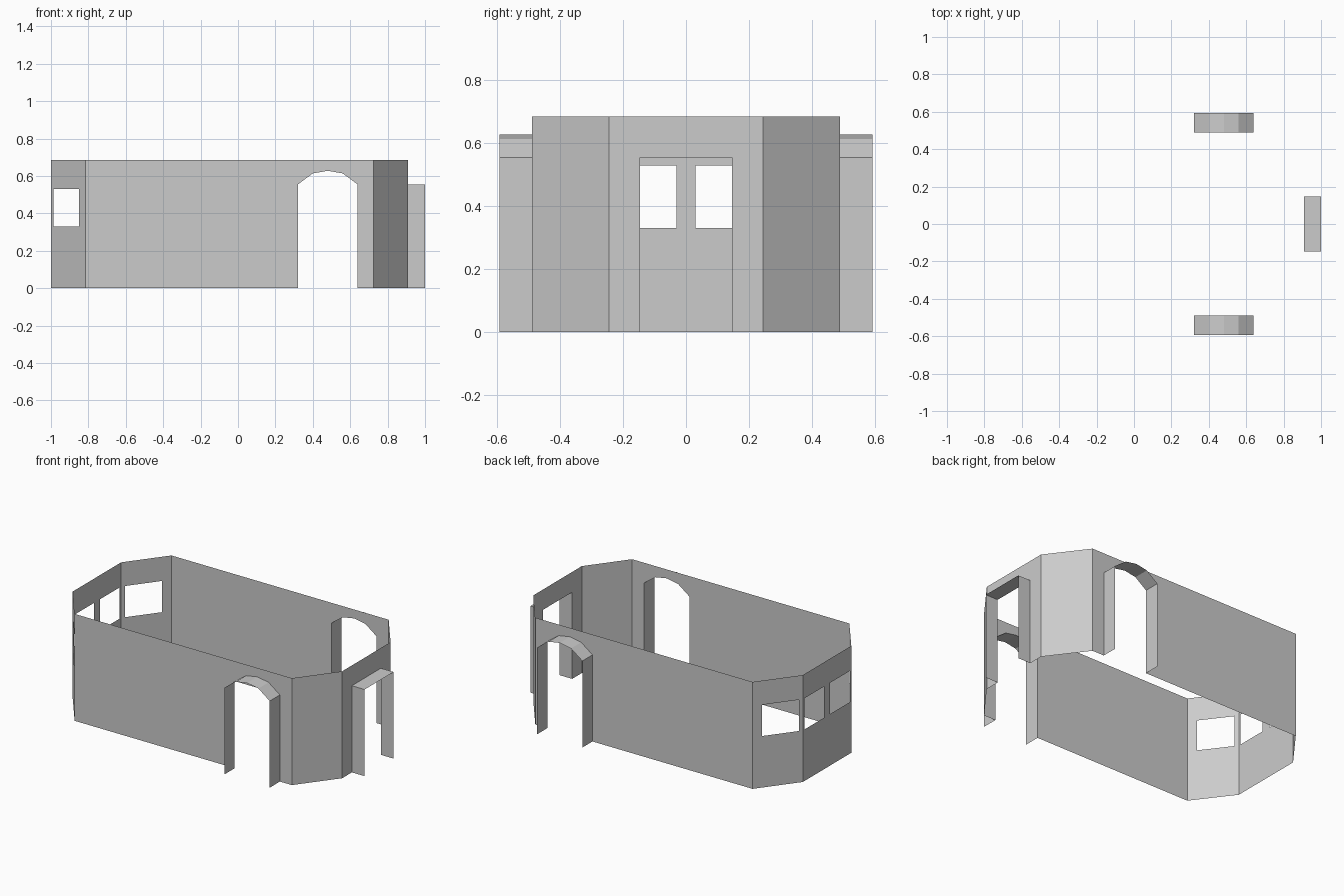
import bpy, bmesh
from mathutils import Vector

if "Cube" in bpy.data.objects:
    bpy.data.objects.remove(bpy.data.objects["Cube"])

H = 0.685                       # wall height
X0, X1, Y = -1.0, 0.91, 0.49    # room limits
CX, CY = 0.185, 0.245           # corner cut
ARCH = [(0.32, 0), (0.32, 0.555), (0.40, 0.614), (0.48, 0.628),
        (0.56, 0.614), (0.64, 0.555), (0.64, 0)]
DOOR = [(-0.147, 0), (-0.147, 0.555), (0.147, 0.555), (0.147, 0)]


def finish(name, bm, mirror=False):
    mesh = bpy.data.meshes.new(name)
    bm.to_mesh(mesh)
    bm.free()
    ob = bpy.data.objects.new(name, mesh)
    bpy.context.collection.objects.link(ob)
    if mirror:
        m = ob.modifiers.new("Mirror", 'MIRROR')
        m.use_axis = (False, True, False)
        m.use_mirror_merge = False
    return ob


def panel(name, a, b, door=(), windows=(), mirror=False):
    """Thin wall from plan point a to b; openings use distance along it and z."""
    a, b = Vector((*a, 0)), Vector((*b, 0))
    along = (b - a).normalized()
    length = (b - a).length
    normal = along.cross(Vector((0, 0, 1)))
    loops = [[(0, 0), *door, (length, 0), (length, H), (0, H)]]
    loops += [[(u0, z0), (u1, z0), (u1, z1), (u0, z1)] for u0, u1, z0, z1 in windows]
    bm = bmesh.new()
    for pts in loops:
        vs = [bm.verts.new(a + along * u + Vector((0, 0, z))) for u, z in pts]
        for i, v in enumerate(vs):
            bm.edges.new((v, vs[i - 1]))
    bmesh.ops.triangle_fill(bm, use_beauty=True, edges=bm.edges[:], normal=normal)
    bmesh.ops.dissolve_limit(bm, angle_limit=0.01, verts=[], edges=bm.edges[:])
    bm.normal_update()
    for f in bm.faces:
        if f.normal.dot(normal) < 0:
            f.normal_flip()
    return finish(name, bm, mirror)


def lining(name, path, offset, mirror=False):
    """Open strip swept outward from a doorway outline."""
    bm = bmesh.new()
    near = [bm.verts.new(p) for p in path]
    far = [bm.verts.new(Vector(p) + Vector(offset)) for p in path]
    for i in range(len(path) - 1):
        bm.faces.new((near[i], near[i + 1], far[i + 1], far[i]))
    return finish(name, bm, mirror)


# Long side walls with arched doorway
sx = X0 + CX
panel("side_wall", (sx, -Y), (X1 - CX, -Y),
      door=[(x - sx, z) for x, z in ARCH], mirror=True)

# Angled corner walls, windows at the left end only
diag = (CX**2 + CY**2) ** 0.5
panel("right_corner_wall", (X1 - CX, -Y), (X1, -CY), mirror=True)
panel("left_corner_wall", (X0, -CY), (sx, -Y),
      windows=[(diag * 0.08, diag * 0.815, 0.33, 0.53)], mirror=True)

# End walls: square doorway on the right, two windows on the left
panel("right_end_wall", (X1, -CY), (X1, CY), door=[(y + CY, z) for y, z in DOOR])
panel("left_end_wall", (X0, CY), (X0, -CY),
      windows=[(CY + s * 0.13 - 0.1, CY + s * 0.13 + 0.1, 0.33, 0.53) for s in (-1, 1)])

# Doorway linings projecting outward
lining("arch_lining", [(x, -Y, z) for x, z in ARCH], (0, -0.103, 0), mirror=True)
lining("end_door_lining", [(X1, y, z) for y, z in DOOR], (1 - X1, 0, 0))
